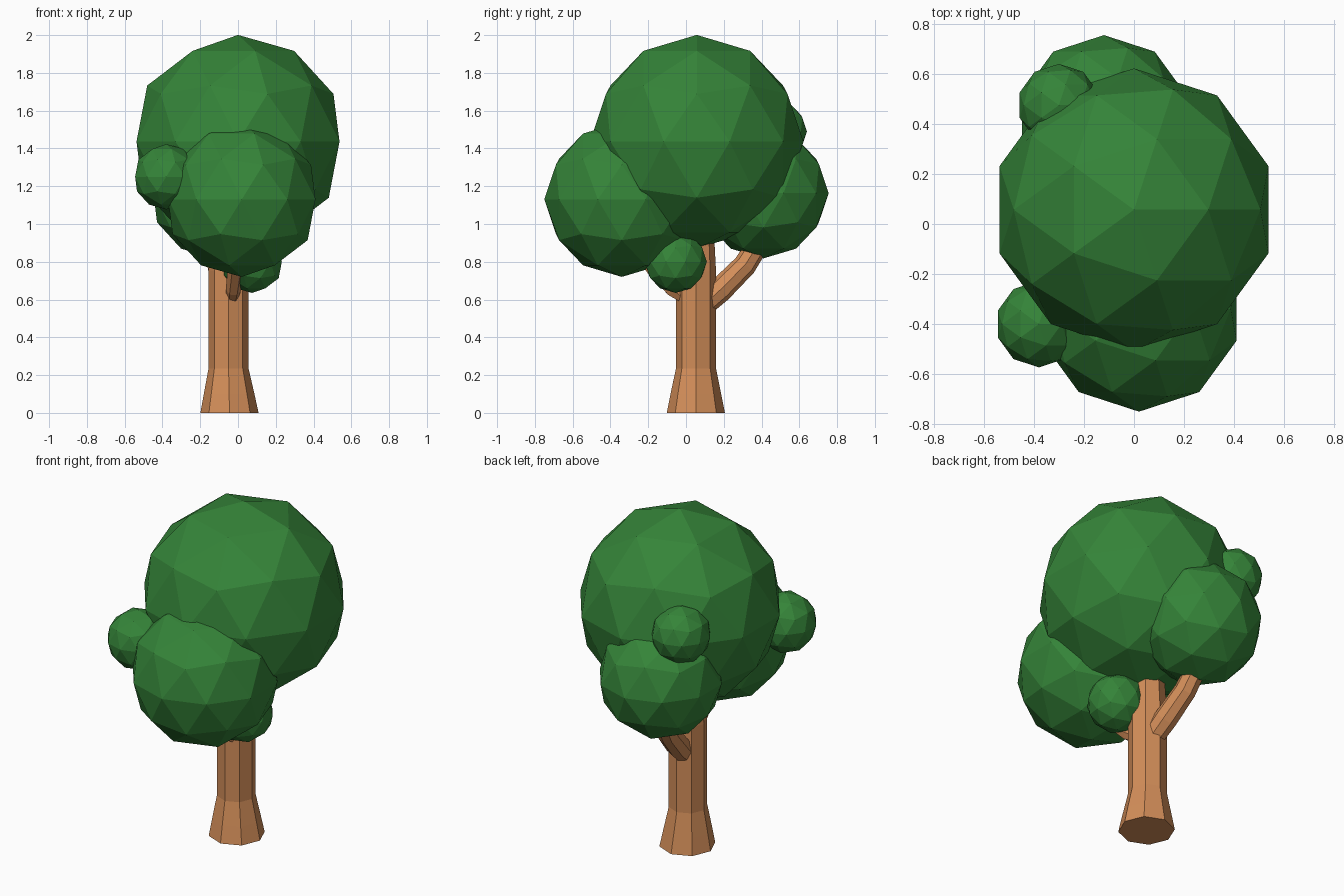
import bpy, bmesh, math
from mathutils import Vector

if "Cube" in bpy.data.objects:
    bpy.data.objects.remove(bpy.data.objects["Cube"])


def material(name, color):
    m = bpy.data.materials.new(name)
    m.diffuse_color = (*color, 1)
    m.use_nodes = True
    m.node_tree.nodes["Principled BSDF"].inputs["Base Color"].default_value = m.diffuse_color
    return m


GREEN = material("leaf_green", (0.035, 0.23, 0.04))
BROWN = material("bark_brown", (0.65, 0.27, 0.10))


def leaf_ball(name, center, radius):
    bpy.ops.mesh.primitive_ico_sphere_add(subdivisions=2, radius=radius, location=center)
    ob = bpy.context.object
    ob.name = name
    ob.data.materials.append(GREEN)


def limb(name, rings, sides, horizontal=False):
    """Loft a faceted tube through (x, y, z, radius) rings."""
    bm = bmesh.new()
    pts = [Vector(r[:3]) for r in rings]
    loops = []
    for i, (p, r) in enumerate(zip(pts, rings)):
        d = pts[min(i + 1, len(pts) - 1)] - pts[max(i - 1, 0)]
        if horizontal:
            d = Vector((0, 0, 1))
        u = Vector((1, 0, 0))
        u = (u - d * (u.dot(d) / d.length_squared)).normalized()
        v = d.normalized().cross(u)
        loops.append([bm.verts.new(p + r[3] * (u * math.cos(a) + v * math.sin(a)))
                      for a in (math.tau * k / sides for k in range(sides))])
    for a, b in zip(loops, loops[1:]):
        for k in range(sides):
            n = (k + 1) % sides
            bm.faces.new((a[k], a[n], b[n], b[k]))
    bm.faces.new(loops[0][::-1])
    bm.faces.new(loops[-1])
    me = bpy.data.meshes.new(name)
    bm.to_mesh(me)
    bm.free()
    me.materials.append(BROWN)
    bpy.context.collection.objects.link(bpy.data.objects.new(name, me))


# Trunk with flared foot
limb("trunk", [(-0.045, 0.052, 0, 0.154), (-0.047, 0.052, 0.1, 0.134),
               (-0.05, 0.053, 0.235, 0.106), (-0.05, 0.053, 0.75, 0.106),
               (-0.045, 0.053, 1.15, 0.085)], 8, horizontal=True)

# Branches
limb("back_branch", [(-0.05, 0.07, 0.55, 0.06), (-0.07, 0.18, 0.65, 0.066),
                     (-0.10, 0.31, 0.78, 0.062), (-0.12, 0.40, 0.92, 0.058),
                     (-0.12, 0.41, 1.08, 0.045)], 8)
limb("front_branch", [(-0.03, 0.0, 0.60, 0.03), (-0.025, -0.07, 0.65, 0.04),
                      (-0.01, -0.17, 0.76, 0.045), (0.01, -0.30, 0.95, 0.04)], 6)

# Foliage
leaf_ball("main_canopy", (0, 0.057, 1.436), 0.565)
leaf_ball("front_canopy", (0.02, -0.34, 1.13), 0.41)
leaf_ball("back_canopy", (-0.12, 0.41, 1.163), 0.345)
leaf_ball("left_tuft", (-0.38, -0.40, 1.25), 0.173)
leaf_ball("back_tuft", (-0.30, 0.475, 1.49), 0.165)
leaf_ball("low_tuft", (0.075, -0.055, 0.80), 0.165)
